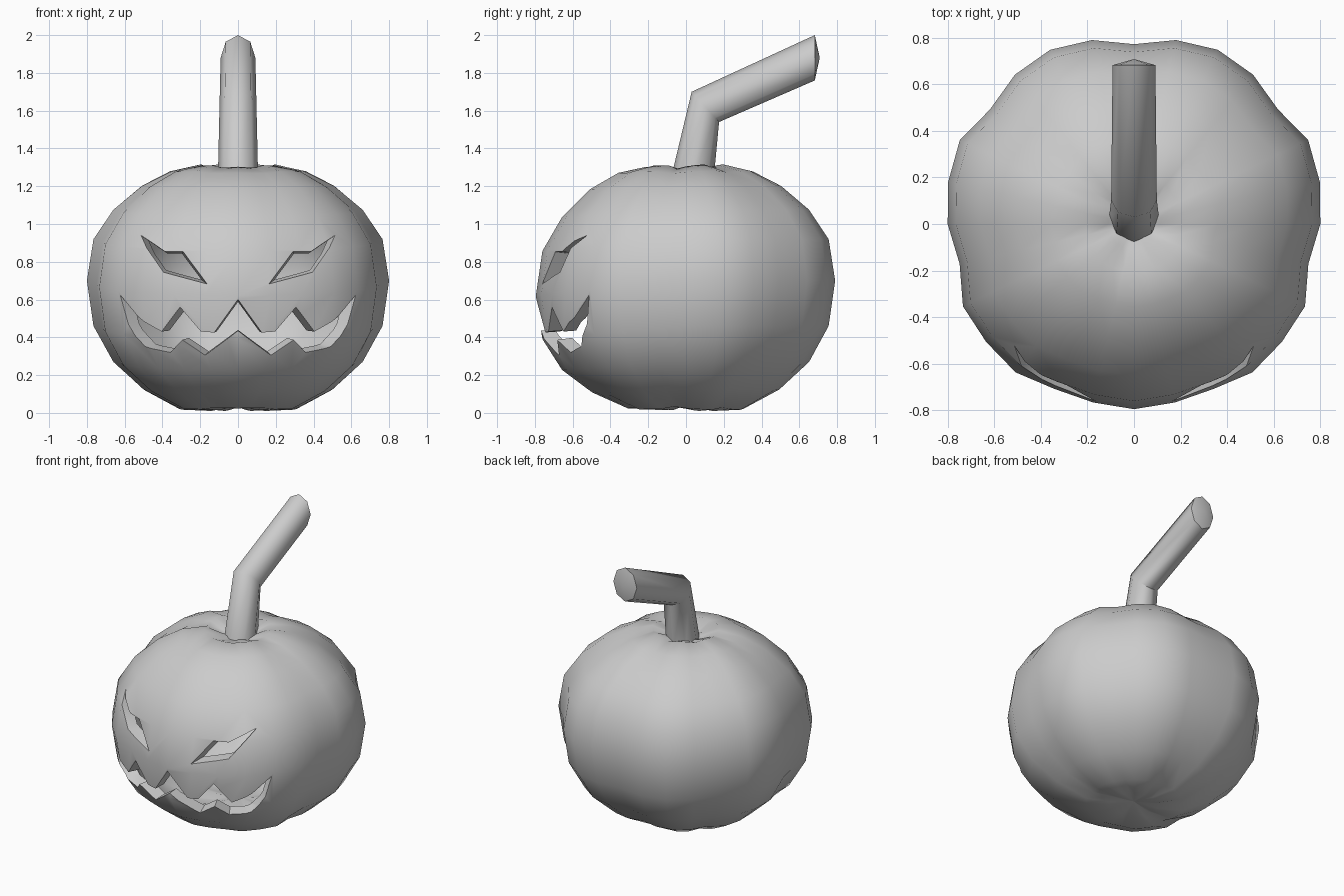
import bpy, bmesh, math
from mathutils import Vector

if "Cube" in bpy.data.objects:
    bpy.data.objects.remove(bpy.data.objects["Cube"])

grey = bpy.data.materials.new("pumpkin_grey")
grey.diffuse_color = (0.6, 0.6, 0.6, 1)
grey.use_nodes = True
grey.node_tree.nodes["Principled BSDF"].inputs["Base Color"].default_value = grey.diffuse_color


def make(name, bm):
    bmesh.ops.recalc_face_normals(bm, faces=bm.faces)
    me = bpy.data.meshes.new(name)
    bm.to_mesh(me)
    bm.free()
    me.materials.append(grey)
    ob = bpy.data.objects.new(name, me)
    bpy.context.collection.objects.link(ob)
    return ob


def loft(rings, start=None, end=None):
    """Skin closed rings of points, closing the ends with a fan or a flat cap."""
    bm = bmesh.new()
    loops = [[bm.verts.new(p) for p in r] for r in rings]
    n = len(loops[0])
    for a, b in zip(loops, loops[1:]):
        for i in range(n):
            bm.faces.new((a[i], a[(i + 1) % n], b[(i + 1) % n], b[i]))
    for loop, tip in ((loops[0], start), (loops[-1], end)):
        if tip is None:
            bm.faces.new(loop)
        else:
            t = bm.verts.new(tip)
            for i in range(n):
                bm.faces.new((loop[i], loop[(i + 1) % n], t))
    return bm


def smooth(ob, angle):
    bpy.ops.object.select_all(action='DESELECT')
    ob.select_set(True)
    bpy.context.view_layer.objects.active = ob
    bpy.ops.object.shade_smooth_by_angle(angle=math.radians(angle))


# Pumpkin body: side profile (radius, z) and lobed radius from front to back
profile = [(0.11, 1.265), (0.21, 1.305), (0.36, 1.275), (0.51, 1.2), (0.66, 1.075),
           (0.765, 0.92), (0.80, 0.70), (0.765, 0.46), (0.66, 0.27), (0.50, 0.125),
           (0.31, 0.025), (0.15, 0.022)]
lobes = [.795, .786, .786, .815, .812, .815, .768, .80, .818, .83, .79, .82, .83, .81, .772]
SEG = 28


def body_ring(r, z):
    pts = []
    for i in range(SEG):
        f = lobes[min(i, SEG - i)] / 0.8
        a = math.tau * i / SEG
        x, y = r * f * math.sin(a), -r * f * math.cos(a)
        bulge = (f - 1) * 0.4 * max(0, 1 - r / 0.7) * (1 if z > 0.7 else -1)
        sag = 0.1 * max(0, -y) * (1 - ((z - 0.65) / 0.65) ** 2)
        pts.append((x, y, max(0, z + bulge - max(0, sag))))
    return pts


body = make("pumpkin_body", loft([body_ring(r, z) for r, z in profile],
                                 (0, 0, 1.25), (0, 0, 0.04)))
shell = body.modifiers.new("shell", 'SOLIDIFY')
shell.thickness = 0.08
shell.offset = -1


# Carved openings: outlines on the front, tapering towards a focus inside
def cutter(name, outline, focus, near, far):
    rings = [[], []]
    for x, z in outline:
        y = -0.79 * math.sqrt(1 - (x / 0.83) ** 2 - ((z - 0.62) / 0.75) ** 2)
        p = Vector((x, y, z))
        for ring, t in zip(rings, (near, far)):
            ring.append(p.lerp(focus, t))
    ob = make(name, loft(rings))
    ob.hide_render = True
    mod = body.modifiers.new(name, 'BOOLEAN')
    mod.operation = 'DIFFERENCE'
    mod.solver = 'EXACT'
    mod.object = ob
    return ob


eye = [(0.513, 0.94), (0.386, 0.854), (0.29, 0.854), (0.16, 0.68), (0.397, 0.743)]
upper = [(0.127, 0.425), (0.20, 0.43), (0.315, 0.562), (0.41, 0.43), (0.53, 0.505), (0.628, 0.625)]
lower = [(0.59, 0.47), (0.50, 0.35), (0.37, 0.315), (0.30, 0.385), (0.18, 0.30)]
half = upper + lower
mouth = [(0, 0.60)] + half + [(0, 0.435)] + [(-x, z) for x, z in reversed(half)]

cutters = [cutter("eye_cutter", [(s * x, z) for x, z in eye],
                  Vector((s * 0.32, -0.25, 0.8)), -0.4, 0.85) for s in (-1, 1)]
cutters.append(cutter("mouth_cutter", mouth, Vector((0, 0, 0.48)), -0.3, 0.5))

bpy.context.view_layer.objects.active = body
for mod in list(body.modifiers):
    bpy.ops.object.modifier_apply(modifier=mod.name)
for c in cutters:
    bpy.data.objects.remove(c)
smooth(body, 40)


# Bent stem: eight-sided rings (centre y, z), half axis in the side plane, half width
def stem_ring(cy, cz, ay, az, w):
    return [(w * math.sin(a), cy + ay * math.cos(a), cz + az * math.cos(a))
            for a in (math.tau * i / 8 for i in range(8))]


stem = make("stem", loft([stem_ring(0.03, 1.22, -0.115, 0, 0.107),
                          stem_ring(0.1025, 1.62, -0.0725, 0.08, 0.098),
                          stem_ring(0.682, 1.88, 0, 0.12, 0.092)],
                         None, (0, 0.708, 1.88)))
smooth(stem, 50)
